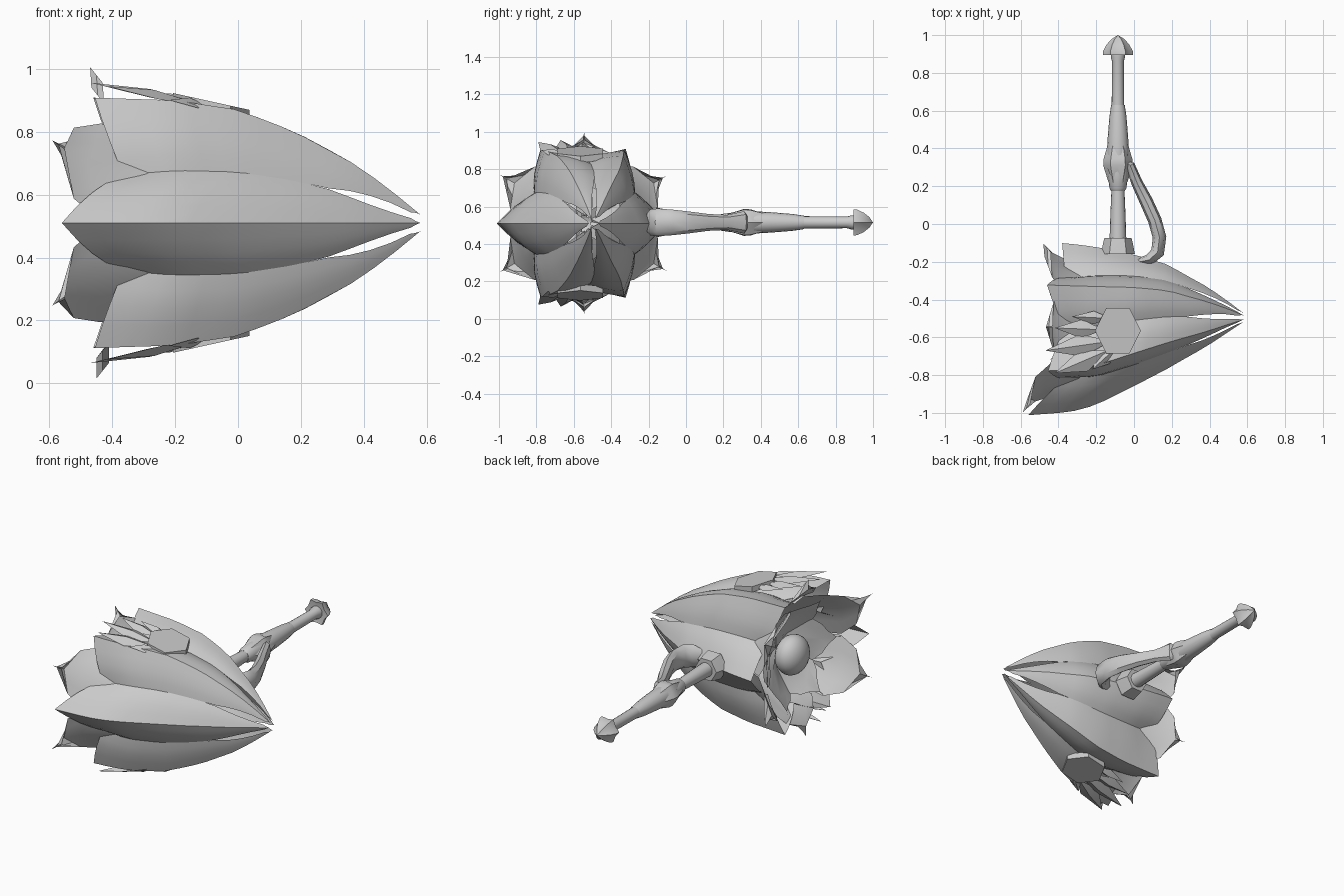
import bpy, math
from mathutils import Vector

if "Cube" in bpy.data.objects:
    bpy.data.objects.remove(bpy.data.objects["Cube"])

CZ = 0.51
grey = bpy.data.materials.new("plain grey")
grey.diffuse_color = (0.6, 0.6, 0.6, 1)
grey.use_nodes = True
grey.node_tree.nodes["Principled BSDF"].inputs["Base Color"].default_value = grey.diffuse_color


def make(name, verts, faces, angle=40):
    me = bpy.data.meshes.new(name)
    me.from_pydata([tuple(v) for v in verts], [], faces)
    me.validate()
    me.materials.append(grey)
    ob = bpy.data.objects.new(name, me)
    bpy.context.collection.objects.link(ob)
    bpy.ops.object.select_all(action='DESELECT')
    ob.select_set(True)
    bpy.context.view_layer.objects.active = ob
    bpy.ops.object.shade_smooth_by_angle(angle=math.radians(angle))
    return ob


def grid_faces(rows, cols, closed=False):
    faces = []
    for i in range(rows - 1):
        for j in range(cols if closed else cols - 1):
            k = (j + 1) % cols
            faces.append((i*cols + j, i*cols + k, (i+1)*cols + k, (i+1)*cols + j))
    return faces


def interp(table, x, col):
    for a, b in zip(table, table[1:]):
        if x >= b[0]:
            t = min(1, max(0, (a[0] - x) / (a[0] - b[0])))
            return a[col] + (b[col] - a[col]) * t
    return table[-1][col]


# Head section along x: x, ridge radius, y squash, centre y, valley ratio
HEAD = [(0.58, 0.03, 0.75, -0.495, 0.85), (0.48, 0.125, 0.76, -0.49, 0.83),
        (0.38, 0.21, 0.77, -0.49, 0.82), (0.18, 0.335, 0.82, -0.49, 0.80),
        (0.0, 0.415, 0.84, -0.51, 0.78), (-0.2, 0.45, 0.93, -0.54, 0.74),
        (-0.34, 0.455, 0.98, -0.55, 0.68), (-0.6, 0.465, 1.0, -0.55, 0.66)]


def head_point(x, deg, r):
    a = math.radians(deg)
    return Vector((x, interp(HEAD, x, 3) + r * interp(HEAD, x, 2) * math.cos(a),
                   CZ + r * math.sin(a)))


# Six pleated shell petals, parting near the nose, pointed at the open end
def shell_petal(deg, x_tip):
    rows, cols, verts = 15, 9, []
    for i in range(rows):
        for j in range(cols):
            u = j / (cols - 1) * 2 - 1
            w = abs(u)
            end = x_tip + (-0.335 - x_tip) * w
            x = 0.58 - 0.03 * w + (end - 0.58) * i / (rows - 1)
            spread = 30 - 14 * max(0, (x - 0.28) / 0.3)
            ridge = interp(HEAD, x, 1)
            r = ridge * (1 - (1 - interp(HEAD, x, 4)) * w ** 0.85)
            verts.append(head_point(x, deg + u * spread, r))
    make("shell_petal", verts, grid_faces(rows, cols), 35)


for deg, tip in ((0, -0.38), (60, -0.46), (120, -0.455),
                 (180, -0.56), (240, -0.455), (300, -0.46)):
    shell_petal(deg, tip)


# Petals lining the open end: rows of x, radius, half width
def petal(name, deg, rows):
    a = math.radians(deg)
    rad = Vector((0, math.cos(a), math.sin(a)))
    tan = Vector((0, -math.sin(a), math.cos(a)))
    c = Vector((0, -0.545, CZ))
    verts = []
    for x, r, w in rows:
        for u in (-1, -0.5, 0, 0.5, 1):
            dip = 0.05 * abs(u)
            verts.append(c + Vector((x + dip * 0.8, 0, 0)) + rad * (r - dip) + tan * (w * u))
    make(name, verts, grid_faces(len(rows), 5))


for deg, tx, tr in ((30, -0.48, 0.51), (90, -0.47, 0.495), (150, -0.59, 0.525),
                    (210, -0.59, 0.525), (270, -0.45, 0.495), (330, -0.48, 0.51)):
    petal("lining_petal", deg, [(-0.12, 0.22, 0.08), (-0.28, 0.31, 0.15),
          (tx * 0.5 - 0.18, 0.37, 0.18), (tx * 0.8 - 0.09, 0.43, 0.13), (tx, tr, 0.004)])
for k in range(6):
    petal("inner_petal", 60 * k, [(-0.24, 0.0, 0.01), (-0.27, 0.13, 0.1),
          (-0.36, 0.25, 0.15), (-0.42, 0.31, 0.09), (-0.45, 0.35, 0.004)])

# Bud in the middle of the open end
bpy.ops.mesh.primitive_uv_sphere_add(segments=20, ring_count=12, location=(-0.365, -0.53, CZ))
bud = bpy.context.object
bud.name = "bud"
bud.scale = (0.09, 0.12, 0.12)
bud.data.materials.append(grey)
bpy.ops.object.shade_smooth()

# Hexagon plates and feathers, above and below: feather base x, y, tip x, y, half width
FEATHERS = [(-0.12, -0.62, -0.47, -0.67, 0.06), (-0.12, -0.5, -0.33, -0.49, 0.035),
            (-0.1, -0.66, -0.22, -0.77, 0.04), (-0.16, -0.56, -0.42, -0.55, 0.05),
            (-0.14, -0.67, -0.42, -0.79, 0.06)]
for s in (1, -1):
    def z_at(x, lift=0):
        return CZ + s * (0.372 - 0.22 * (x + 0.09) + lift)
    hexa = [(-0.085 + 0.122 * math.cos(math.pi * k / 3),
             -0.565 + 0.14 * math.sin(math.pi * k / 3)) for k in range(6)]
    top = [(x, y, z_at(x, 0.015)) for x, y in hexa]
    low = [(x, y, z_at(x, -0.02)) for x, y in hexa]
    make("hexagon_plate", top + low, [tuple(range(6)), tuple(range(11, 5, -1))] +
         [(k, k + 6, (k + 1) % 6 + 6, (k + 1) % 6) for k in range(6)], 20)
    for bx, by, tx, ty, w in FEATHERS:
        b, t = Vector((bx, by, 0)), Vector((tx, ty, 0))
        side = (t - b).normalized().cross(Vector((0, 0, 1))) * w
        mid = b.lerp(t, 0.45)
        pts = [b, mid + side, mid, mid - side, t]
        lift = (0, -0.015, 0.012, -0.015, -0.01)
        make("feather", [(p.x, p.y, z_at(p.x, l)) for p, l in zip(pts, lift)],
             [(0, 1, 2), (0, 2, 3), (1, 4, 2), (2, 4, 3)], 20)


# Turned parts along the handle: rows of y, radius; star pulls in every other side
def lathe(name, rows, sides=16, star=0.0, zigzag=0.0):
    verts = []
    for i, (y, r) in enumerate(rows):
        for k in range(sides):
            a = 2 * math.pi * k / sides
            rr = r * (1 - star * (k % 2))
            yy = y + zigzag * (k % 2) * (1 if i == 0 else -1 if i == len(rows) - 1 else 0)
            verts.append((-0.085 + rr * math.cos(a), yy, CZ + 0.005 + rr * math.sin(a)))
    make(name, verts, grid_faces(len(rows), sides, True))


lathe("handle_base", [(-0.16, 0.09), (-0.1, 0.078), (-0.075, 0.072), (-0.075, 0.042)], 12, 0.12)
lathe("handle_neck", [(-0.1, 0.045), (0.05, 0.04), (0.19, 0.034)])
lathe("handle_grip", [(0.175, 0.0), (0.175, 0.036), (0.19, 0.045), (0.26, 0.054), (0.36, 0.06),
                      (0.46, 0.054), (0.57, 0.045), (0.63, 0.036)])
lathe("handle_collar", [(0.22, 0.05), (0.31, 0.078), (0.345, 0.076), (0.42, 0.054)], 12, 0.08, 0.04)
lathe("handle_rod", [(0.55, 0.034), (0.86, 0.031), (0.885, 0.038), (0.9, 0.038)])
lathe("handle_knob", [(0.9, 0.0), (0.9, 0.05), (0.895, 0.08), (0.915, 0.079), (0.95, 0.06),
                      (0.98, 0.033), (1.0, 0.0)], 12, 0.22)

# Curved guard linking collar and head: x, y, half thickness, half height
GUARD = [(-0.06, 0.34, 0.01, 0.02), (-0.02, 0.31, 0.025, 0.06), (0.015, 0.22, 0.03, 0.04),
         (0.065, 0.12, 0.035, 0.045), (0.11, 0.02, 0.036, 0.058), (0.135, -0.07, 0.036, 0.068),
         (0.125, -0.15, 0.036, 0.074), (0.08, -0.19, 0.03, 0.07), (0.03, -0.2, 0.02, 0.05),
         (-0.02, -0.26, 0.005, 0.01)]
verts = []
for i, (x, y, t, h) in enumerate(GUARD):
    p, n = GUARD[max(0, i - 1)], GUARD[min(len(GUARD) - 1, i + 1)]
    d = Vector((n[0] - p[0], n[1] - p[1])).normalized()
    for k in range(8):
        a = math.pi * k / 4
        o = t * math.cos(a)
        verts.append((x - d.y * o, y + d.x * o, CZ + 0.005 + h * math.sin(a)))
make("hand_guard", verts, grid_faces(len(GUARD), 8, True))
